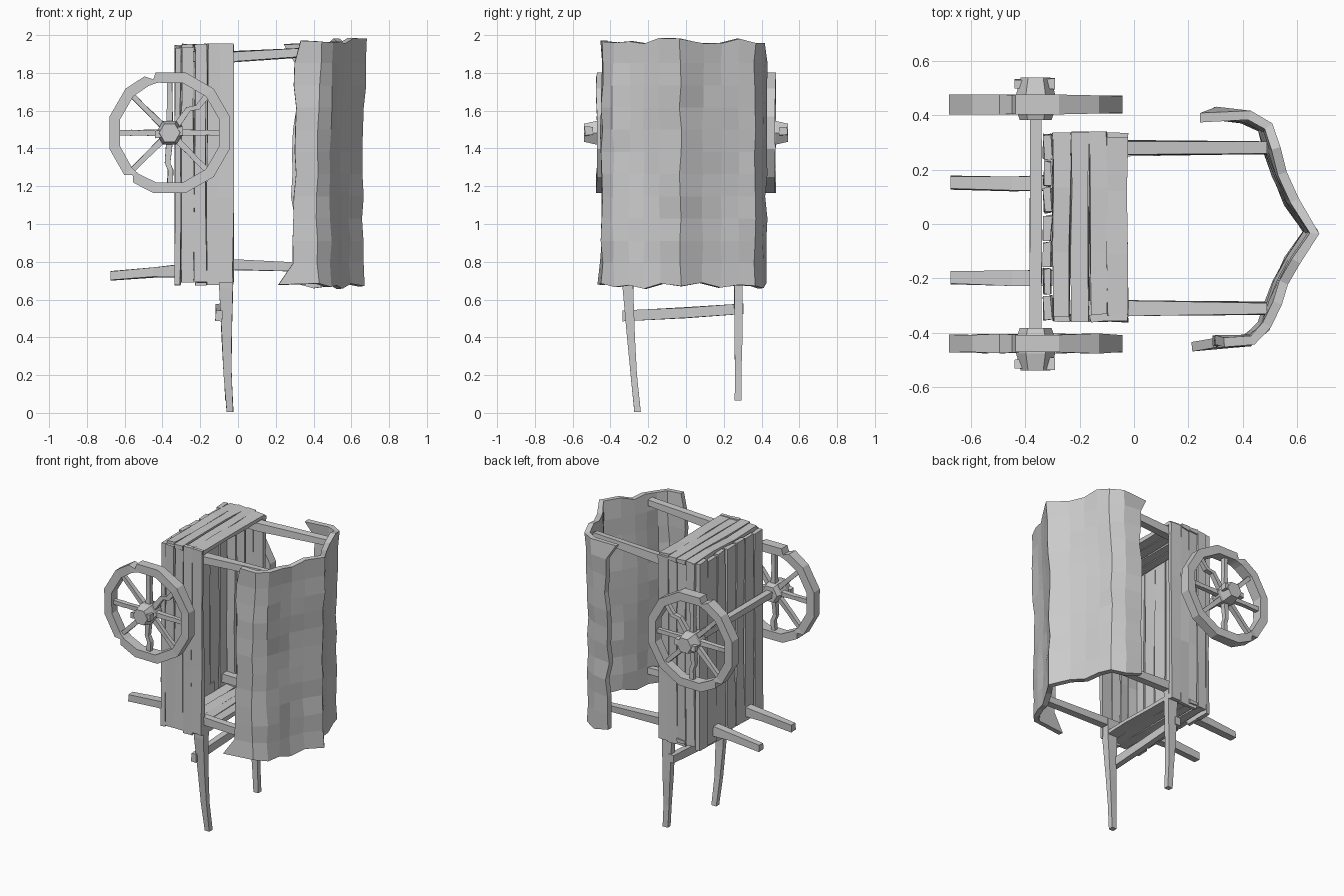
import bpy, bmesh, math, random
from mathutils import Vector

if "Cube" in bpy.data.objects:
    bpy.data.objects.remove(bpy.data.objects["Cube"])

random.seed(4)
X, Y, Z = Vector((1, 0, 0)), Vector((0, 1, 0)), Vector((0, 0, 1))


def rnd(j):
    return random.uniform(-j, j)


def finish(name, bm):
    me = bpy.data.meshes.new(name)
    bm.to_mesh(me)
    bm.free()
    ob = bpy.data.objects.new(name, me)
    bpy.context.collection.objects.link(ob)
    return ob


def beam(name, pts, u, v, sizes, jit=0.004):
    """Rough timber: rectangular sections (half sizes a, b along u, v) swept through pts."""
    bm = bmesh.new()
    rings = []
    for i, p in enumerate(pts):
        a, b = sizes[min(i, len(sizes) - 1)]
        rings.append([bm.verts.new(Vector(p) + u * (su * a + rnd(jit)) + v * (sv * b + rnd(jit)))
                      for su, sv in ((-1, -1), (1, -1), (1, 1), (-1, 1))])
    for r, s in zip(rings, rings[1:]):
        for k in range(4):
            bm.faces.new((r[k], r[(k + 1) % 4], s[(k + 1) % 4], s[k]))
    bm.faces.new(rings[0][::-1])
    bm.faces.new(rings[-1])
    bmesh.ops.recalc_face_normals(bm, faces=bm.faces)
    return finish(name, bm)


def plank(name, c0, c1, u, v, a, b):
    c0, c1 = Vector(c0), Vector(c1)
    d = (c1 - c0).normalized()
    c0, c1 = c0 + d * rnd(0.012), c1 + d * rnd(0.012)
    beam(name, [c0, c0.lerp(c1, 0.35), c0.lerp(c1, 0.7), c1], u, v, [(a, b)], 0.005)


# Bed floor: seven long boards
for i in range(7):
    y = -0.31 + i * 0.099
    plank("floor_board", (-0.318, y, 0.685), (-0.318, y, 1.94), Y, X, 0.045, 0.014)

# Side walls (long boards) and end walls (short boards)
for i in range(4):
    x = -0.267 + i * 0.068
    a = 0.038 if i == 3 else 0.031
    for y in (-0.345, 0.32):
        plank("side_board", (x, y, 0.685), (x, y, 1.945), X, Y, a, 0.013)
    for z in (0.705, 1.937):
        plank("end_board", (x, -0.35, z), (x, 0.33, z), X, Z, a, 0.013)

# Canopy posts in the four corners
for y in (-0.31, 0.28):
    for z0, z1 in ((1.885, 1.915), (0.785, 0.765)):
        beam("canopy_post", [(-0.30, y, z0), (-0.03, y, z0), (0.49, y, z1)], Y, Z,
             [(0.025, 0.027), (0.027, 0.027), (0.021, 0.021)])

# Pull handles and crossbar
beam("pull_handle", [(-0.06, -0.31, 0.80), (-0.063, -0.307, 0.66), (-0.06, -0.292, 0.4),
                     (-0.055, -0.276, 0.2), (-0.042, -0.257, 0.006)], X, Y,
     [(0.036, 0.028), (0.036, 0.027), (0.026, 0.02), (0.02, 0.017), (0.018, 0.016)], 0.002)
beam("pull_handle", [(-0.06, 0.28, 0.80), (-0.063, 0.277, 0.66), (-0.06, 0.278, 0.4),
                     (-0.055, 0.277, 0.22), (-0.048, 0.275, 0.065)], X, Y,
     [(0.036, 0.024), (0.036, 0.023), (0.026, 0.02), (0.02, 0.016), (0.018, 0.016)], 0.002)
beam("handle_crossbar", [(-0.1, -0.335, 0.515), (-0.1, 0, 0.53), (-0.1, 0.305, 0.55)], Z, X,
     [(0.028, 0.018)], 0.003)

# Prop legs under the bed
for y in (0.15, -0.2):
    beam("prop_leg", [(-0.30, y, 0.755), (-0.45, y, 0.745), (-0.675, y + 0.003, 0.725)], Y, Z,
         [(0.028, 0.033), (0.027, 0.026), (0.024, 0.022)])

# Axle
CX, CZ, R, RI = -0.362, 1.483, 0.33, 0.272
beam("axle", [(CX, -0.46, CZ), (CX, 0, CZ), (CX, 0.46, CZ)], X, Z, [(0.022, 0.022)], 0.002)


def wheel_point(ang, r, y):
    t = math.radians(ang)
    return Vector((CX + r * math.cos(t), y, CZ + r * math.sin(t)))


def wheel(side):
    yc = side * 0.44
    # Rim: twelve-sided ring with two chipped notches
    chips = {103: 0.328, 107: 0.295, 114: 0.327, 223: 0.328, 229: 0.298, 234: 0.327}
    angs = sorted([a for a in range(15, 375, 30) if a not in (105, 225)] + list(chips))
    bm = bmesh.new()
    rings = []
    for a in angs:
        w, ro = 0.034 + rnd(0.004), chips.get(a, R)
        rings.append([bm.verts.new(wheel_point(a, r, yc + s * w))
                      for r, s in ((RI, -1), (ro, -1), (ro, 1), (RI, 1))])
    for i, r in enumerate(rings):
        s = rings[(i + 1) % len(rings)]
        for k in range(4):
            bm.faces.new((r[k], r[(k + 1) % 4], s[(k + 1) % 4], s[k]))
    bmesh.ops.recalc_face_normals(bm, faces=bm.faces)
    finish("wheel_rim", bm)

    # Spokes, two of them cracked and bent
    for i in range(8):
        ang = i * 45
        t = math.radians(ang + 90)
        u = Vector((math.cos(t), 0, math.sin(t)))
        bend = {1: 7, 6: -4}.get(i, 0)
        pts = [wheel_point(ang, 0.04, yc), wheel_point(ang + bend, 0.16, yc),
               wheel_point(ang - bend * 0.4, 0.2, yc), wheel_point(ang, 0.285, yc)]
        beam("wheel_spoke", pts, u, Y, [(0.017, 0.017), (0.014, 0.015)], 0.002)

    # Hexagonal hub, widest at the spokes
    bm = bmesh.new()
    rings = [[bm.verts.new(wheel_point(k * 60, r, side * y)) for k in range(6)]
             for y, r in ((0.382, 0.058), (0.41, 0.068), (0.476, 0.072), (0.54, 0.055))]
    for r, s in zip(rings, rings[1:]):
        for k in range(6):
            bm.faces.new((r[k], r[(k + 1) % 6], s[(k + 1) % 6], s[k]))
    bm.faces.new(rings[0])
    bm.faces.new(rings[-1])
    bmesh.ops.recalc_face_normals(bm, faces=bm.faces)
    finish("wheel_hub", bm)

    # Linch pin through the hub
    beam("linch_pin", [(CX - 0.078, side * 0.515, CZ - 0.01), (CX + 0.072, side * 0.515, CZ + 0.01)],
         Y, Z, [(0.016, 0.018), (0.021, 0.022)], 0.003)


wheel(1)
wheel(-1)

# Cloth canopy: outer profile (x, y) from the +y hem over the ridge to the -y hem
profile = [(0.31, 0.425), (0.42, 0.41), (0.50, 0.365), (0.525, 0.28), (0.555, 0.19), (0.60, 0.09),
           (0.672, -0.03), (0.60, -0.14), (0.555, -0.225), (0.53, -0.30), (0.50, -0.385),
           (0.43, -0.445), (0.31, -0.45)]
NZ, last = 11, len(profile) - 1
bm = bmesh.new()
grid = []
for j in range(NZ + 1):
    t = j / NZ
    row = []
    for i, (x, y) in enumerate(profile):
        z = 0.675 + 1.295 * t
        sag = 0.012 * math.sin(math.pi * t)
        dx, dy = rnd(0.007) - sag + 0.016 * (t - 0.4), rnd(0.007)
        if j in (0, NZ):
            z += rnd(0.018)
        if i in (0, last):                      # ragged hem
            dx += rnd(0.018)
        if (i, j) in ((0, NZ), (last, 0)):      # loose corner flaps
            dx -= 0.07
            dy -= 0.02
        row.append(bm.verts.new((x + dx, y + dy, z)))
    grid.append(row)
for j in range(NZ):
    for i in range(last):
        bm.faces.new((grid[j][i], grid[j + 1][i], grid[j + 1][i + 1], grid[j][i + 1]))
canopy = finish("cloth_canopy", bm)
solid = canopy.modifiers.new("thickness", "SOLIDIFY")
solid.thickness = 0.035
solid.offset = -1
